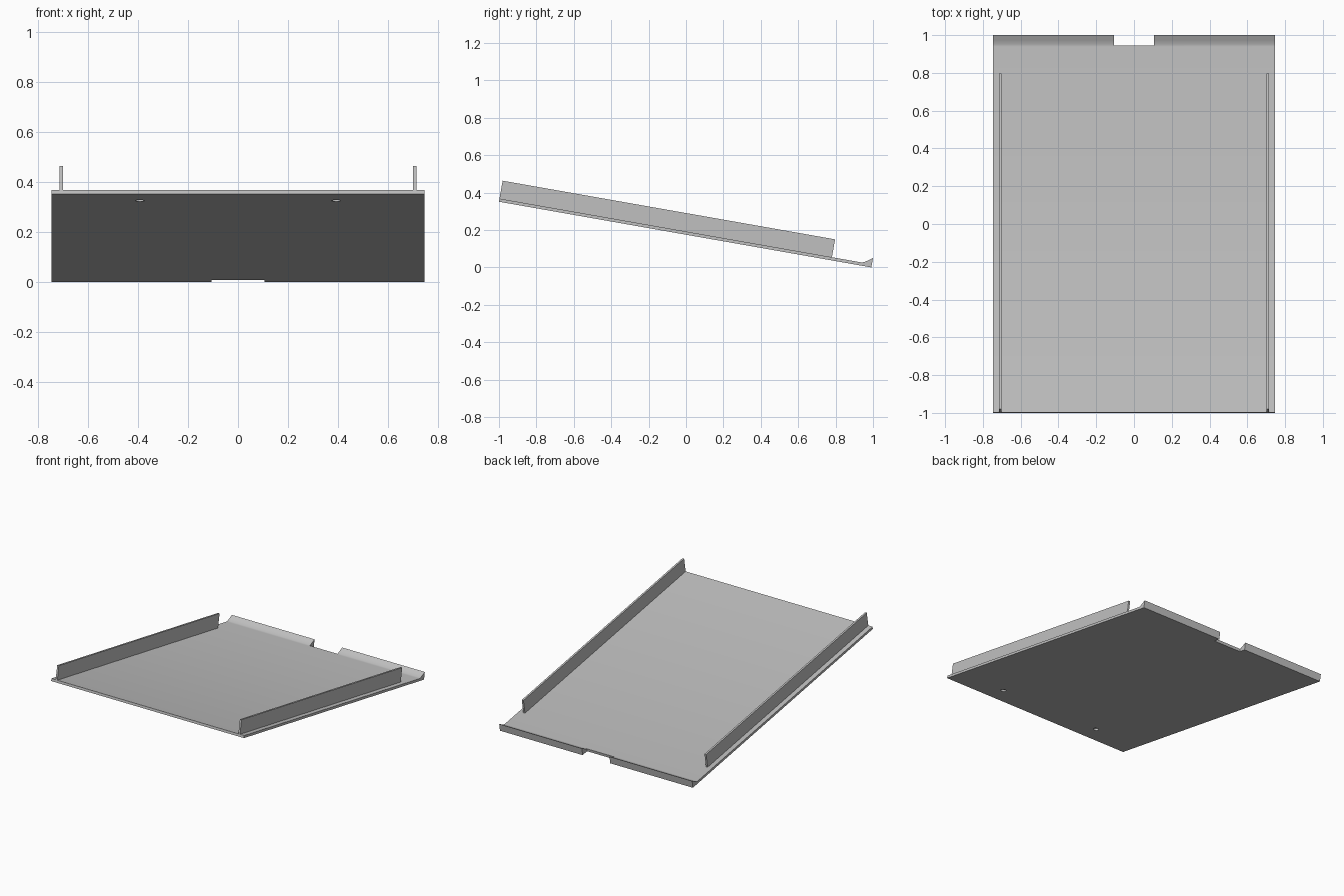
import bpy, bmesh, math
from mathutils import Matrix

cube = bpy.data.objects.get("Cube")
if cube:
    bpy.data.objects.remove(cube, do_unlink=True)

LENGTH, HALF_W, THICK = 2.022, 0.747, 0.017
# Local frame: y = 0 is the low back edge, -y runs up the slope to the front
TILT = Matrix.Translation((0, 0.991, 0)) @ Matrix.Rotation(math.radians(-10), 4, "X")

grey = bpy.data.materials.new("light grey")
grey.use_nodes = True
colour = (0.53, 0.53, 0.53, 1)
grey.diffuse_color = colour
grey.node_tree.nodes["Principled BSDF"].inputs["Base Color"].default_value = colour


def extrude_profile(name, points, x0, x1):
    """Sweep a (y, z) outline along x and tilt it into place."""
    bm = bmesh.new()
    face = bm.faces.new([bm.verts.new((x0, y, z)) for y, z in points])
    swept = bmesh.ops.extrude_face_region(bm, geom=[face])["geom"]
    bmesh.ops.translate(bm, vec=(x1 - x0, 0, 0),
                        verts=[v for v in swept if isinstance(v, bmesh.types.BMVert)])
    return finish(name, bm)


def finish(name, bm):
    bmesh.ops.recalc_face_normals(bm, faces=bm.faces)
    mesh = bpy.data.meshes.new(name)
    bm.to_mesh(mesh)
    bm.free()
    mesh.materials.append(grey)
    obj = bpy.data.objects.new(name, mesh)
    bpy.context.collection.objects.link(obj)
    obj.matrix_world = TILT
    return obj


def box_outline(y0, y1, z0, z1):
    return [(y0, z0), (y1, z0), (y1, z1), (y0, z1)]


# Sloping tray with an upturned lip along its low edge
tray = extrude_profile("tray", [
    (-LENGTH, 0), (0, 0), (0, 0.051), (-0.025, 0.033),
    (-0.043, 0.021), (-0.056, THICK), (-LENGTH, THICK)], -HALF_W, HALF_W)

# Cutters: notch through the lip, two shallow round holes underneath
cutters = [extrude_profile("notch_cutter", box_outline(-0.05, 0.1, -0.1, 0.1), -0.107, 0.107)]
for side, sign in (("left", 1), ("right", -1)):
    bm = bmesh.new()
    bmesh.ops.create_cone(bm, cap_ends=True, segments=24, radius1=0.018, radius2=0.018,
                          depth=0.024, matrix=Matrix.Translation((sign * 0.393, -1.872, 0)))
    cutters.append(finish(side + "_hole_cutter", bm))

for cutter in cutters:
    cutter.hide_render = True
    mod = tray.modifiers.new(cutter.name, "BOOLEAN")
    mod.operation, mod.solver, mod.object = "DIFFERENCE", "EXACT", cutter

# Bake the cuts and discard the cutters
graph = bpy.context.evaluated_depsgraph_get()
cut_mesh = bpy.data.meshes.new_from_object(tray.evaluated_get(graph))
tray.modifiers.clear()
tray.data = cut_mesh
for cutter in cutters:
    bpy.data.objects.remove(cutter, do_unlink=True)

# Thin side rails standing square to the tray
rail = box_outline(-LENGTH, -0.217, THICK - 0.002, 0.114)
extrude_profile("left_rail", rail, 0.701, 0.714)
extrude_profile("right_rail", rail, -0.714, -0.701)

# Soft lip curve, crisp edges elsewhere
bpy.ops.object.select_all(action="DESELECT")
tray.select_set(True)
bpy.context.view_layer.objects.active = tray
bpy.ops.object.shade_smooth_by_angle(angle=math.radians(30))
